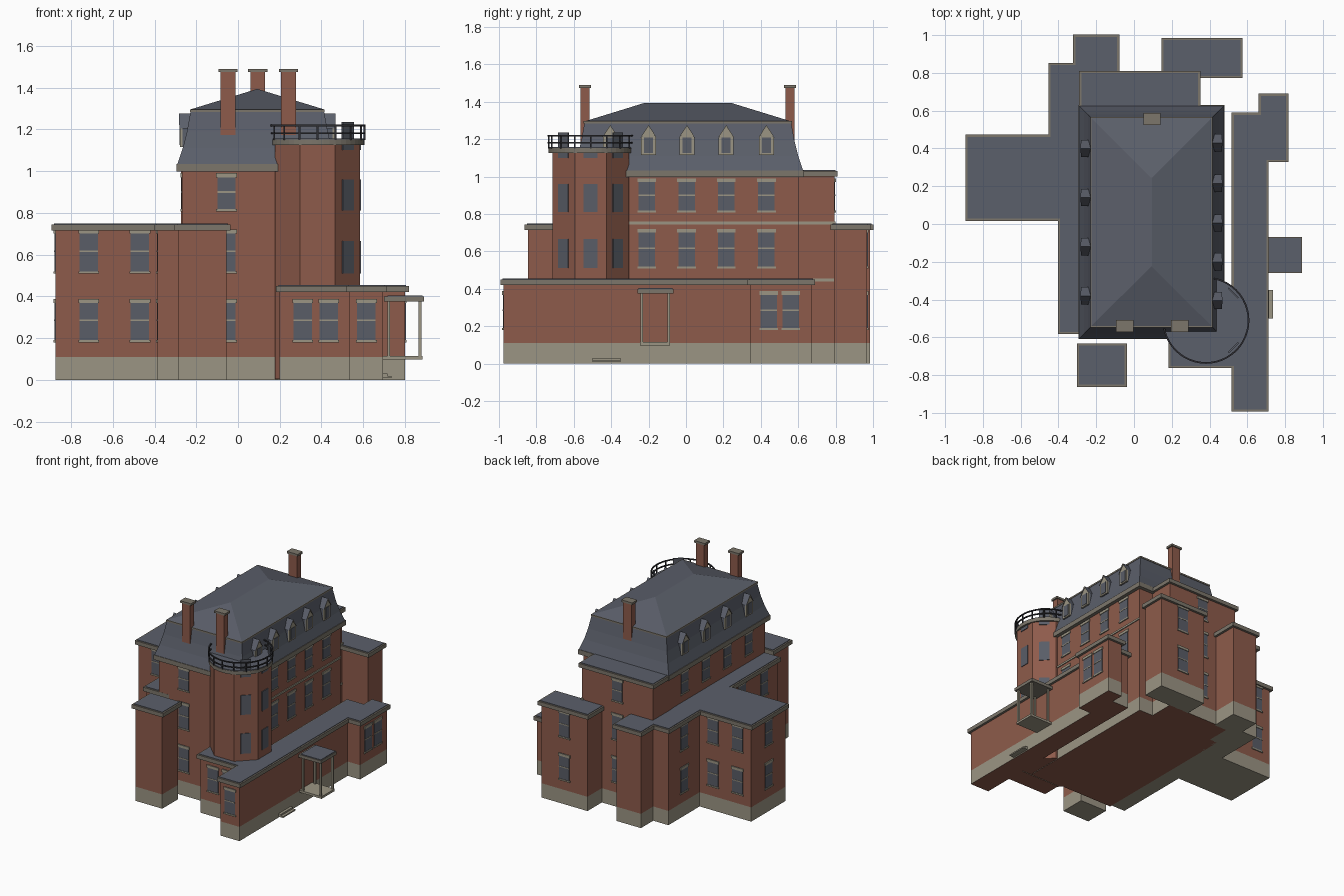
import bpy, bmesh, math
from mathutils import Matrix, Vector

if "Cube" in bpy.data.objects:
    bpy.data.objects.remove(bpy.data.objects["Cube"])


def material(name, rgb):
    m = bpy.data.materials.new(name)
    m.use_nodes = True
    m.diffuse_color = (*rgb, 1)
    m.node_tree.nodes["Principled BSDF"].inputs["Base Color"].default_value = (*rgb, 1)
    return m


MATS = [material("brick", (0.27, 0.105, 0.07)),
        material("pale_stone", (0.33, 0.30, 0.23)),
        material("cornice_stone", (0.20, 0.18, 0.145)),
        material("slate", (0.105, 0.115, 0.145)),
        material("glass", (0.10, 0.11, 0.135)),
        material("iron", (0.03, 0.03, 0.035))]
BRICK, STONE, CORNICE, SLATE, GLASS, IRON = range(6)


def finish(name, bm):
    bmesh.ops.recalc_face_normals(bm, faces=bm.faces)
    me = bpy.data.meshes.new(name)
    bm.to_mesh(me)
    bm.free()
    for m in MATS:
        me.materials.append(m)
    ob = bpy.data.objects.new(name, me)
    bpy.context.collection.objects.link(ob)
    return ob


def loft(bm, rings, mats, bottom, top):
    """Skin a stack of equal rings; one material per band, then the caps."""
    vs = [[bm.verts.new(p) for p in r] for r in rings]
    n = len(vs[0])
    for a, b, m in zip(vs, vs[1:], mats):
        for i in range(n):
            j = (i + 1) % n
            bm.faces.new((a[i], a[j], b[j], b[i])).material_index = m
    bm.faces.new(vs[0][::-1]).material_index = bottom
    bm.faces.new(vs[-1]).material_index = top


def at(poly, z):
    return [(x, y, z) for x, y in poly]


def prism(bm, poly, z0, z1, mat):
    loft(bm, [at(poly, z0), at(poly, z1)], [mat], mat, mat)


def rect(x0, x1, y0, y1):
    return [(x0, y0), (x1, y0), (x1, y1), (x0, y1)]


def box(bm, x0, x1, y0, y1, z0, z1, mat, mtx=None):
    old = set(bm.verts)
    prism(bm, rect(x0, x1, y0, y1), z0, z1, mat)
    if mtx:
        bmesh.ops.transform(bm, matrix=mtx, verts=[v for v in bm.verts if v not in old])


def grow(poly, d):
    """Offset a right-angled, counter-clockwise outline outwards."""
    out = []
    for i, p in enumerate(poly):
        a, b, c = Vector(poly[i - 1]), Vector(p), Vector(poly[(i + 1) % len(poly)])
        u, w = (b - a).normalized(), (c - b).normalized()
        out.append(tuple(b + d * (Vector((u.y, -u.x)) + Vector((w.y, -w.x)))))
    return out


def block(name, poly, top, under=STONE):
    """Brick walls on a stone plinth, with a cornice and flat slate roof."""
    bm = bmesh.new()
    loft(bm, [at(poly, z) for z in (0, 0.11, top - 0.03)], [STONE, BRICK], under, BRICK)
    prism(bm, grow(poly, 0.018), top - 0.03, top, CORNICE)
    prism(bm, grow(poly, 0.006), top - 0.002, top + 0.004, SLATE)
    return finish(name, bm)


# Wings around the main house
west = [(-.385, -.565), (-.2, -.565), (-.2, .78), (-.095, .78), (-.095, .985), (-.305, .985),
        (-.305, .835), (-.435, .835), (-.435, .455), (-.875, .455), (-.875, .035), (-.385, .035)]
east = [(.2, -.745), (.535, -.745), (.535, -.975), (.695, -.975), (.695, .345), (.80, .345),
        (.80, .672), (.678, .672), (.678, .572), (.535, .572), (.535, -.6), (.2, -.6)]
block("west_wing", west, 0.745)
block("east_wing", east, 0.45, BRICK)
block("front_block", rect(-.285, -.055, -.845, -.65), 0.745)
block("back_block", rect(.163, .557, .79, .968), 0.745)
block("back_extension", rect(-.272, .333, .55, .793), 1.03, BRICK)

# Main house
CX, CY = 0.0925, 0.01


def centred(hx, hy):
    return rect(CX - hx, CX + hx, CY - hy, CY + hy)


bm = bmesh.new()
loft(bm, [at(centred(.36, .592), z) for z in (0, .11, 1.0)], [STONE, BRICK], BRICK, BRICK)
finish("main_walls", bm)
bm = bmesh.new()
prism(bm, centred(.387, .62), 0.997, 1.033, CORNICE)
prism(bm, centred(.323, .557), 1.284, 1.296, CORNICE)
box(bm, .44, .459, -.4, .602, .745, .76, STONE)
for z in (.44, .745):
    box(bm, .32, .34, .59, .80, z, z + .015, STONE)
finish("main_cornices", bm)
bm = bmesh.new()
loft(bm, [at(centred(.383, .616), 1.033), at(centred(.357, .59), 1.11),
          at(centred(.337, .57), 1.19), at(centred(.32, .553), 1.285)], [SLATE] * 3, SLATE, SLATE)
loft(bm, [at(centred(.318, .55), 1.296), at(centred(.002, .235), 1.393)], [SLATE], SLATE, SLATE)
finish("mansard_roof", bm)


# Dormers along both long sides
def wall_frame(x, y, angle):
    """Local +x points along the wall, local -y points out of it."""
    return Matrix.Translation((x, y, 0)) @ Matrix.Rotation(math.radians(angle), 4, 'Z')


def dormer(name, x, y, angle):
    bm = bmesh.new()
    for w, d0, d1, rise, m in ((.036, .0, .11, 0, SLATE), (.04, -.006, .004, .004, STONE)):
        shape = [(-w, 1.115), (w, 1.115), (w, 1.21), (0, 1.268 + rise), (-w, 1.21)]
        loft(bm, [[(u, d, z) for u, z in shape] for d in (d0, d1)], [m], m, m)
    loft(bm, [[(-.046, -.01, 1.205), (0, -.012, 1.275), (.046, -.01, 1.205), (0, -.01, 1.262)],
              [(-.046, .1, 1.205), (0, .1, 1.275), (.046, .1, 1.205), (0, .1, 1.262)]],
         [SLATE], STONE, SLATE)
    box(bm, -.024, .024, -.009, 0, 1.125, 1.21, GLASS)
    bmesh.ops.transform(bm, matrix=wall_frame(x, y, angle), verts=bm.verts)
    finish(name, bm)


for i, y in enumerate((-.405, -.2, .005, .215, .43)):
    dormer(f"east_dormer_{i}", .456, y, 90)
for i, y in enumerate((-.38, -.12, .14, .40)):
    dormer(f"west_dormer_{i}", -.271, y, -90)

# Chimneys
for name, x, y, z in (("front_chimney_west", -.048, -.54, 1.1),
                      ("front_chimney_east", .242, -.54, 1.1), ("back_chimney", .095, .556, 1.1)):
    bm = bmesh.new()
    box(bm, x - .035, x + .035, y - .024, y + .024, z, 1.476, BRICK)
    box(bm, x - .046, x + .046, y - .031, y + .031, 1.474, 1.49, CORNICE)
    finish(name, bm)

# Corner tower
TX, TY, AP = 0.381, -0.51, 0.204


def ring(r, n, off=0.0):
    return [(TX + r * math.cos(math.tau * (i + off) / n),
             TY + r * math.sin(math.tau * (i + off) / n)) for i in range(n)]


bm = bmesh.new()
prism(bm, ring(AP / math.cos(math.pi / 8), 8, 0.5), 0.003, 1.13, BRICK)
finish("tower_walls", bm)
bm = bmesh.new()
prism(bm, ring(.225, 48), 1.125, 1.152, CORNICE)
prism(bm, ring(.222, 48), 1.15, 1.157, SLATE)
finish("tower_cornice", bm)
bm = bmesh.new()
for x, y in ring(.225, 16):
    box(bm, x - .004, x + .004, y - .004, y + .004, 1.15, 1.218, IRON)
for z in (1.178, 1.214):
    outer, inner = ring(.23, 48), ring(.221, 48)
    loops = [[bm.verts.new(p) for p in at(r, h)]
             for r, h in ((outer, z), (outer, z + .008), (inner, z + .008), (inner, z))]
    for a, b in zip(loops, loops[1:] + loops[:1]):
        for i in range(48):
            j = (i + 1) % 48
            bm.faces.new((a[i], a[j], b[j], b[i])).material_index = IRON
finish("tower_railing", bm)
bm = bmesh.new()
for angle in (-45, 0, 45):
    a = math.radians(angle)
    mtx = wall_frame(TX + AP * math.cos(a), TY + AP * math.sin(a), angle + 90)
    for z0, z1 in ((.51, .665), (.81, .96), (1.1, 1.235 if angle else 1.13)):
        box(bm, -.037, .037, -.005, .003, z0, z1, GLASS, mtx)
finish("tower_windows", bm)

# Sash windows: wall direction, storeys and positions along each wall
LOW, MID, HIGH = (.183, .388), (.512, .72), (.81, .99)
S, E, N, W = 0, 90, 180, -90


def windows(name, angle, storeys, spots):
    bm = bmesh.new()
    for x, y in spots:
        mtx = wall_frame(x, y, angle)
        for z0, z1 in storeys:
            mid = (z0 + z1) / 2
            box(bm, -.044, .044, -.004, .003, z0, z1, GLASS, mtx)
            box(bm, -.05, .05, -.008, .003, z1 - .02, z1, STONE, mtx)
            box(bm, -.05, .05, -.008, .003, z0 - .003, z0 + .008, STONE, mtx)
            box(bm, -.044, .044, -.006, .003, mid - .004, mid + .004, STONE, mtx)
    finish(name, bm)


windows("main_east_windows", E, (MID, HIGH), [(CX + .36, y) for y in (-.21, .003, .215, .43)])
windows("main_west_windows", W, (HIGH,), [(CX - .36, y) for y in (-.38, -.12, .14, .40)])
windows("main_front_windows", S, (LOW, MID, HIGH), [(-.055, CY - .592)])
windows("extension_back_windows", N, (LOW, MID, HIGH), [(.03, .793)])
windows("back_block_windows", N, (LOW, MID), [(.36, .968)])
windows("west_wing_front_windows", S, (LOW, MID), [(-.715, .035), (-.47, .035)])
windows("west_wing_back_windows", N, (LOW, MID), [(-.76, .455), (-.55, .455)])
windows("west_wing_end_windows", W, (LOW, MID), [(-.875, .245)])
windows("west_wing_side_windows", W, (LOW, MID), [(-.385, -.4), (-.385, -.13), (-.435, .645)])
windows("east_wing_front_windows", S, (LOW,), [(.31, -.745), (.435, -.745), (.615, -.975)])
windows("east_wing_side_windows", E, (LOW,), [(.80, .443), (.80, .56)])

# Side porch and doorstep
bm = bmesh.new()
box(bm, .69, .885, -.245, -.085, .098, .115, STONE)
for x in (.722, .872):
    for y in (-.237, -.093):
        box(bm, x - .007, x + .007, y - .007, y + .007, .11, .385, STONE)
finish("porch_frame", bm)
bm = bmesh.new()
box(bm, .70, .89, -.26, -.068, .375, .398, CORNICE)
box(bm, .715, .885, -.255, -.073, .395, .403, SLATE)
finish("porch_roof", bm)
bm = bmesh.new()
box(bm, .69, .735, -.5, -.35, .008, .018, STONE)
box(bm, .69, .715, -.5, -.35, .016, .03, STONE)
finish("doorstep", bm)
